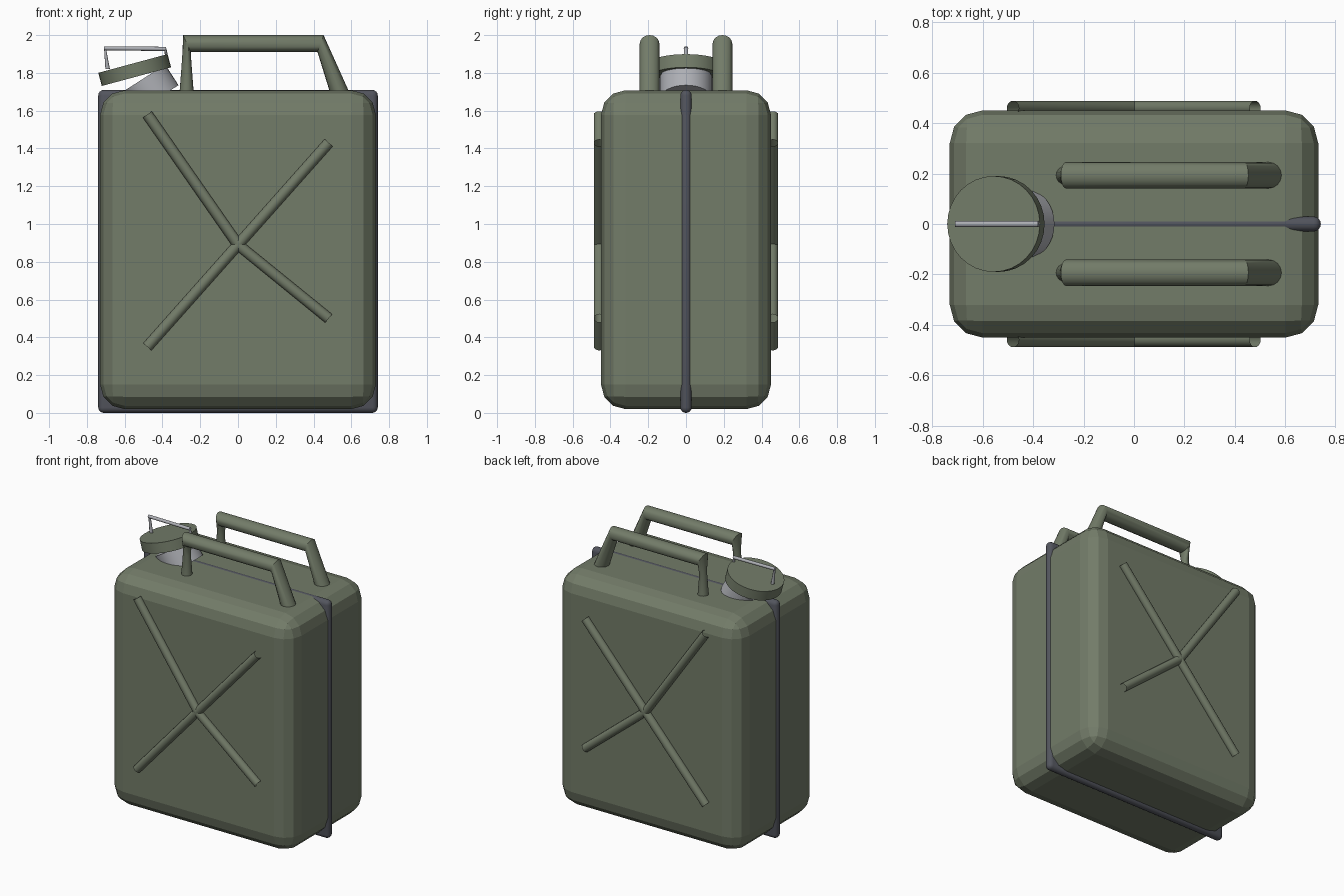
import bpy, bmesh, math
from mathutils import Vector, Matrix

if "Cube" in bpy.data.objects:
    bpy.data.objects.remove(bpy.data.objects["Cube"])


def material(name, r, g, b):
    m = bpy.data.materials.new(name)
    m.diffuse_color = (r, g, b, 1)
    m.use_nodes = True
    m.node_tree.nodes["Principled BSDF"].inputs["Base Color"].default_value = m.diffuse_color
    return m


GREEN = material("olive paint", 0.17, 0.20, 0.14)
DARK = material("dark seam", 0.085, 0.09, 0.11)
STEEL = material("bare steel", 0.42, 0.43, 0.46)


def add(name, bm, mat, smooth=None, mirror=False):
    bmesh.ops.recalc_face_normals(bm, faces=bm.faces)
    me = bpy.data.meshes.new(name)
    bm.to_mesh(me)
    bm.free()
    ob = bpy.data.objects.new(name, me)
    bpy.context.collection.objects.link(ob)
    me.materials.append(mat)
    if mirror:
        mod = ob.modifiers.new("mirror", 'MIRROR')
        mod.use_axis = (False, True, False)
    if smooth:
        bpy.ops.object.select_all(action='DESELECT')
        bpy.context.view_layer.objects.active = ob
        ob.select_set(True)
        bpy.ops.object.shade_smooth_by_angle(angle=math.radians(smooth))
    return ob


def rounded_box(name, size, z0, radius, segments, mat, smooth=None):
    bm = bmesh.new()
    bmesh.ops.create_cube(bm, size=1)
    bmesh.ops.scale(bm, vec=size, verts=bm.verts)
    bmesh.ops.translate(bm, vec=(0, 0, z0 + size[2] / 2), verts=bm.verts)
    bmesh.ops.bevel(bm, geom=bm.edges[:], offset=radius, segments=segments,
                    profile=0.5, affect='EDGES')
    return add(name, bm, mat, smooth)


def disc(name, radius, depth, center, tilt, mat, sides=32):
    bm = bmesh.new()
    bmesh.ops.create_cone(bm, cap_ends=True, segments=sides,
                          radius1=radius, radius2=radius, depth=depth)
    bmesh.ops.transform(bm, verts=bm.verts, matrix=Matrix.Translation(center)
                        @ Matrix.Rotation(math.radians(tilt), 4, 'Y'))
    return add(name, bm, mat, 40)


def loft(name, y, rings, mat, sides=16, mirror=True, caps=False):
    """Tube through elliptical rings: (x, z, half-vector x, half-vector z, half y)."""
    bm = bmesh.new()
    loops = []
    for x, z, hx, hz, ry in rings:
        loop = []
        for i in range(sides):
            a = 2 * math.pi * i / sides
            c, s = math.cos(a), math.sin(a)
            loop.append(bm.verts.new((x + hx * c, y + ry * s, z + hz * c)))
        loops.append(loop)
    for p, q in zip(loops, loops[1:]):
        for i in range(sides):
            j = (i + 1) % sides
            bm.faces.new((p[i], p[j], q[j], q[i]))
    if caps:
        bm.faces.new(loops[0])
        bm.faces.new(loops[-1])
    return add(name, bm, mat, 40, mirror)


# Can body and the welded seam running round it
rounded_box("body", (1.46, 0.90, 1.688), 0.02, 0.13, 3, GREEN)
rounded_box("seam", (1.48, 0.06, 1.71), 0.0, 0.0295, 4, DARK, 40)

# Pressed ribs: two bent tubes crossing on each broad face
R = 0.029
for name, ends in (("rib_falling", ((-0.48, 1.58), (0.48, 0.50))),
                   ("rib_rising", ((-0.48, 0.35), (0.48, 1.43)))):
    a, m, b = Vector(ends[0]), Vector((0, 0.89)), Vector(ends[1])
    rings = []
    for p, d in ((a, m - a), (m, b - a), (b, b - m)):
        d = d.normalized() * R
        rings.append((p.x, p.y, -d.y, d.x, R))
    loft(name, -0.459, rings, GREEN)

# Pair of carrying handles
loft("handle", -0.193, [
    (-0.272, 1.69, -0.038, 0.0, 0.038),
    (-0.271, 1.86, -0.025, 0.015, 0.026),
    (-0.270, 1.955, -0.020, 0.045, 0.052),
    (0.437, 1.955, 0.016, 0.045, 0.052),
    (0.540, 1.69, 0.048, 0.010, 0.052)], GREEN)

# Tilted filler neck and screw cap
disc("filler_neck", 0.14, 0.13, (-0.468, 0, 1.714), -32.7, STEEL)
disc("cap", 0.19, 0.072, (-0.547, 0, 1.815), -15.1, GREEN)

# Thin locking bar with its two posts
loft("latch_bar", 0, [(-0.71, 1.930, 0, 0.011, 0.012),
                      (-0.38, 1.927, 0, 0.011, 0.012)], STEEL, 12, False, True)
loft("latch_post_outer", 0, [(-0.69, 1.82, 0.012, 0, 0.012),
                             (-0.704, 1.93, 0.005, 0, 0.010)], STEEL, 12, False, True)
loft("latch_post_inner", 0, [(-0.378, 1.88, 0.009, 0, 0.012),
                             (-0.384, 1.93, 0.005, 0, 0.010)], STEEL, 12, False, True)
